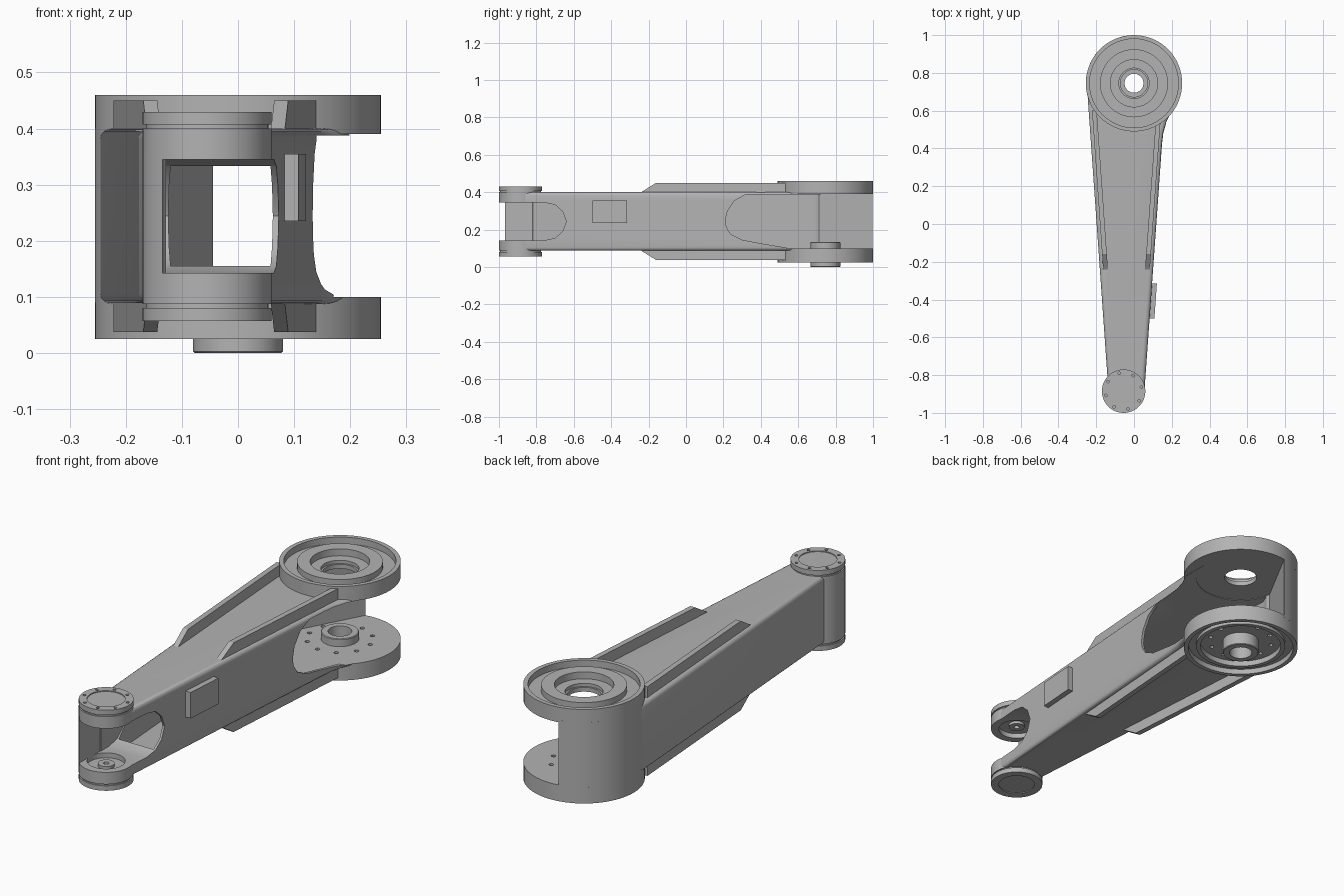
import bpy, bmesh, math
from mathutils import Matrix

if "Cube" in bpy.data.objects:
    bpy.data.objects.remove(bpy.data.objects["Cube"])

MID = 0.24375                  # height of the arm's mirror plane
BIG = (0, 0.745)               # axis of the large joint
SMALL = (-0.055, -0.885)       # axis of the small joint

grey = bpy.data.materials.new("cast_grey")
grey.use_nodes = True
grey.diffuse_color = (0.45, 0.45, 0.45, 1)
grey.node_tree.nodes["Principled BSDF"].inputs["Base Color"].default_value = (0.45, 0.45, 0.45, 1)


def finish(name, bm, flip=False):
    """Turn a bmesh into an object, optionally mirrored about the mid height."""
    if flip:
        for v in bm.verts:
            v.co.z = 2 * MID - v.co.z
    bmesh.ops.recalc_face_normals(bm, faces=bm.faces)
    mesh = bpy.data.meshes.new(name)
    bm.to_mesh(mesh)
    bm.free()
    mesh.materials.append(grey)
    ob = bpy.data.objects.new(name, mesh)
    bpy.context.collection.objects.link(ob)
    return ob


def prism(name, pts, lo, hi, axis="z", bevel=0, shear=(0, 0), flip=False):
    """Extrude an xy outline along z, or a yz outline along x."""
    bm = bmesh.new()
    place = (lambda p, h: (p[0], p[1], h)) if axis == "z" else (lambda p, h: (h, p[0], p[1]))
    a = [bm.verts.new(place(p, lo)) for p in pts]
    b = [bm.verts.new(place(p, hi)) for p in pts]
    bm.faces.new(a)
    bm.faces.new(b)
    for i in range(len(pts)):
        j = (i + 1) % len(pts)
        bm.faces.new((a[i], a[j], b[j], b[i]))
    bmesh.ops.recalc_face_normals(bm, faces=bm.faces)
    if bevel:
        rim = [e for e in bm.edges if abs(e.verts[0].co.z - e.verts[1].co.z) < 1e-6]
        bmesh.ops.bevel(bm, geom=rim, offset=bevel, segments=4, profile=0.5, affect="EDGES")
    for v in bm.verts:
        v.co.x += shear[0] + shear[1] * v.co.y
    return finish(name, bm, flip)


def lathe(name, profile, centre, flip=False, steps=64):
    """Spin a closed (radius, height) profile about a vertical axis."""
    bm = bmesh.new()
    vs = [bm.verts.new((r, 0, z)) for r, z in profile]
    es = [bm.edges.new((vs[i - 1], vs[i])) for i in range(len(vs))
          if profile[i - 1][0] + profile[i][0] > 0]
    bmesh.ops.spin(bm, geom=vs + es, cent=(0, 0, 0), axis=(0, 0, 1),
                   angle=math.tau, steps=steps)
    bmesh.ops.remove_doubles(bm, verts=bm.verts, dist=1e-5)
    bmesh.ops.translate(bm, verts=bm.verts, vec=(*centre, 0))
    return finish(name, bm, flip)


def pegs(centre, ring, count, radius, lo, hi, flip=False):
    """Ring of cylinders used to drill holes."""
    bm = bmesh.new()
    for i in range(count):
        t = math.tau * (i + 0.3) / count
        pos = (centre[0] + ring * math.cos(t), centre[1] + ring * math.sin(t), (lo + hi) / 2)
        bmesh.ops.create_cone(bm, cap_ends=True, segments=48 if count == 1 else 12,
                              radius1=radius, radius2=radius, depth=hi - lo,
                              matrix=Matrix.Translation(pos))
    return finish("cutter", bm, flip)


def cut(ob, cutter):
    mod = ob.modifiers.new("cut", "BOOLEAN")
    mod.operation = "DIFFERENCE"
    mod.solver = "EXACT"
    mod.object = cutter
    bpy.context.view_layer.objects.active = ob
    bpy.ops.object.modifier_apply(modifier=mod.name)
    bpy.data.objects.remove(cutter)


def arc(centre, r, a0, a1, n=24):
    """Points on a circle between two angles in degrees."""
    return [(centre[0] + r * math.cos(math.radians(a0 + (a1 - a0) * i / n)),
             centre[1] + r * math.sin(math.radians(a0 + (a1 - a0) * i / n)))
            for i in range(n + 1)]


# Tapered hollow arm with softened long edges
outline = [(-0.137, -0.86), (0.057, -0.86), (0.148, 0.42), (0.155, 0.48), (0.172, 0.54),
           (0.2, 0.595), (0.2, 0.745), (0.15, 0.8), (-0.2, 0.8), (-0.245, 0.67)]
arm = prism("arm_body", outline, 0.0875, 0.40, bevel=0.018)
cut(arm, prism("cutter", [(-0.12, -0.7), (0.058, -0.7), (0.134, 0.42), (0.145, 0.53),
                          (0.4, 0.6), (0.4, 1.1), (-0.02, 1.1), (-0.215, 0.645)], 0.10, 0.3875))
# Rounded fork slot at the small end, open to the left side
slot = [(-1.1, 0.1425), (-0.76, 0.1425), (-0.70, 0.155), (-0.66, 0.19), (-0.64, 0.244),
        (-0.66, 0.297), (-0.70, 0.333), (-0.76, 0.345), (-1.1, 0.345)]
cut(arm, prism("cutter", slot, -0.128, 0.3, "x"))
# Side opening at the large end
mouth = [(0.21, 0.245), (0.222, 0.30), (0.26, 0.355), (0.32, 0.3875), (1.1, 0.3875), (1.1, 0.10),
         (0.56, 0.10), (0.42, 0.123), (0.30, 0.145), (0.24, 0.175), (0.217, 0.21)]
cut(arm, prism("cutter", mouth, 0, 0.4, "x"))
# Clearances for the two joints
cut(arm, pegs(BIG, 0, 1, 0.2, -0.1, 0.6))
cut(arm, pegs(SMALL, 0, 1, 0.1, -0.1, 0.6))

# Closed walls joining the discs on the right side of each joint
prism("large_joint_wall", arc(BIG, 0.255, 100, 203.5), 0.09, 0.40)
prism("small_joint_wall", arc(SMALL, 0.115, 131, 226), 0.13, 0.36)

# Large joint: dished upper ring, lower flange and hub
lathe("upper_joint_ring", [(0.072, 0.39), (0.255, 0.39), (0.255, 0.46), (0.235, 0.46),
                           (0.235, 0.43), (0.18, 0.43), (0.18, 0.457), (0.125, 0.457),
                           (0.125, 0.425), (0.08, 0.425), (0.08, 0.41), (0.072, 0.41)], BIG)
flange = lathe("lower_joint_flange", [(0.075, 0.10), (0.255, 0.10), (0.255, 0.025), (0.235, 0.025),
                                      (0.235, 0.05), (0.2, 0.05), (0.2, 0.035), (0.18, 0.035),
                                      (0.18, 0.06), (0.075, 0.06)], BIG)
cut(flange, pegs(BIG, 0.14, 10, 0.01, 0, 0.2))
lathe("joint_hub", [(0.05, 0.0), (0.077, 0.0), (0.08, 0.003), (0.08, 0.132), (0.077, 0.135),
                    (0.05, 0.135)], BIG)

# Small joint: bolted caps and ribs, repeated above and below
cap = [(0, 0.426), (0.08, 0.426), (0.08, 0.43), (0.115, 0.43), (0.115, 0.407), (0.109, 0.407),
       (0.109, 0.40), (0.115, 0.40), (0.115, 0.345), (0.08, 0.345), (0.08, 0.368),
       (0.035, 0.368), (0.035, 0.355), (0.012, 0.355), (0.012, 0.375), (0, 0.375)]
for flip, side in ((False, "upper"), (True, "lower")):
    ob = lathe(side + "_fork_cap", cap, SMALL, flip)
    cut(ob, pegs(SMALL, 0.097, 8, 0.007, 0.42, 0.5, flip))
    for hand, end, shear in (("right", 0.6, (-0.1675, -0.07)), ("left", 0.535, (0.0885, 0.072))):
        rib = [(-0.24, 0.39), (-0.24, 0.40), (-0.16, 0.45), (end, 0.45), (end, 0.39)]
        prism(f"{side}_{hand}_rib", rib, -0.0125, 0.0125, "x", shear=shear, flip=flip)

# Raised plate on the left flank
prism("side_plate", [(-0.5, 0.235), (-0.315, 0.235), (-0.315, 0.355), (-0.5, 0.355)],
      -0.03, 0, "x", shear=(0.1435, 0.071))

# Smooth round surfaces, crisp edges
bpy.ops.object.select_all(action="DESELECT")
for ob in bpy.context.collection.objects:
    if ob.type == "MESH" and grey.name in ob.data.materials:
        ob.select_set(True)
        bpy.context.view_layer.objects.active = ob
bpy.ops.object.shade_smooth_by_angle(angle=math.radians(30))
